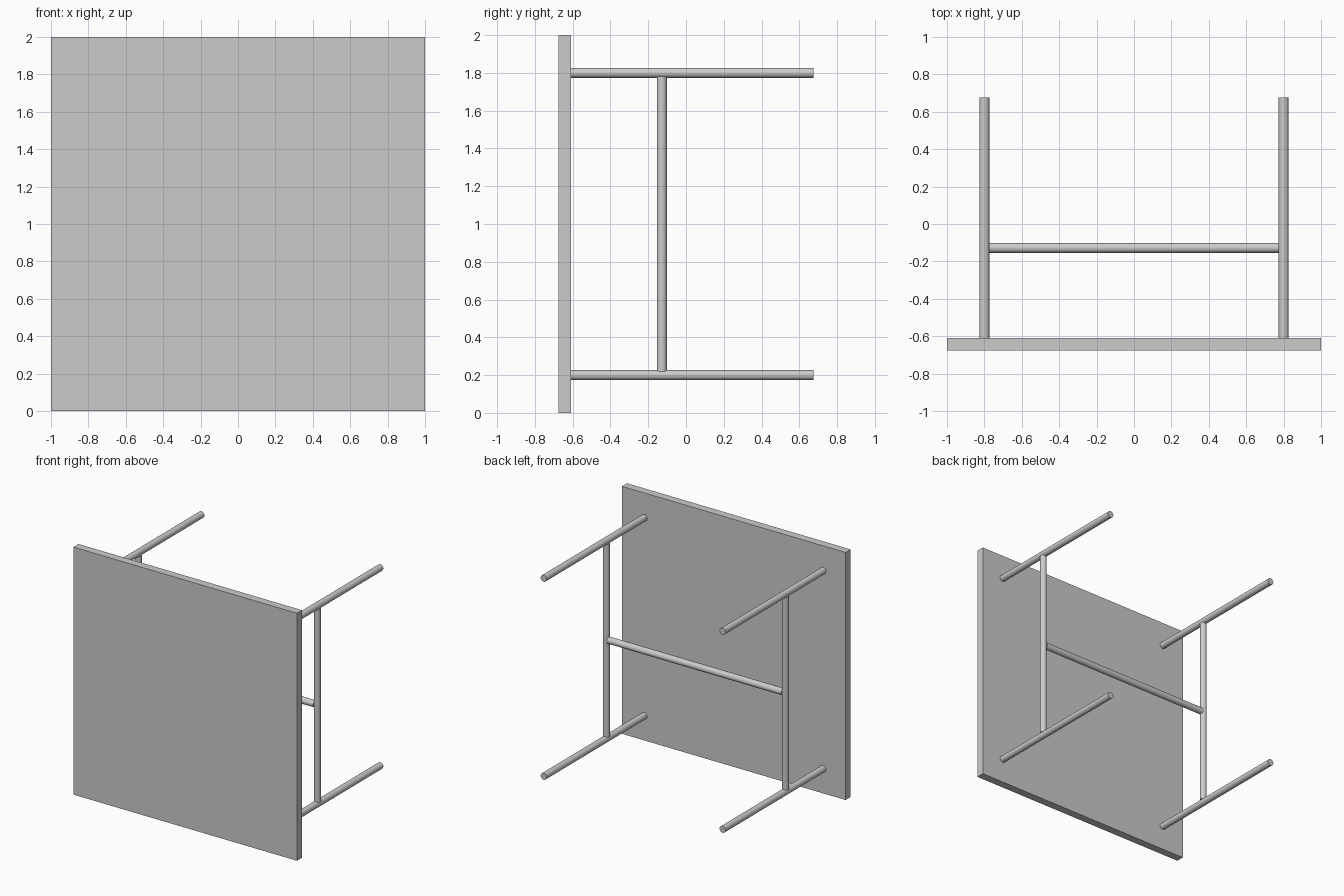
import bpy
from mathutils import Vector

if "Cube" in bpy.data.objects:
    bpy.data.objects.remove(bpy.data.objects["Cube"])

LEG_X, LOW_Z, HIGH_Z = 0.8, 0.2, 1.8
TOP_FRONT, TOP_BACK, LEG_END = -0.675, -0.61, 0.675
RAIL_Y = -0.128
RADIUS = 0.0267


def rod(name, start, end):
    """Smooth round bar between two points."""
    a, b = Vector(start), Vector(end)
    axis = b - a
    bpy.ops.mesh.primitive_cylinder_add(
        vertices=32, radius=RADIUS, depth=axis.length, location=(a + b) / 2,
        rotation=axis.to_track_quat('Z', 'Y').to_euler())
    obj = bpy.context.object
    obj.name = name
    bpy.ops.object.shade_smooth_by_angle()
    return obj


# Square table top, standing on its edge
bpy.ops.mesh.primitive_cube_add(size=1, location=(0, (TOP_FRONT + TOP_BACK) / 2, 1))
top = bpy.context.object
top.name = "table_top"
top.scale = (2, TOP_BACK - TOP_FRONT, 2)
bpy.ops.object.transform_apply(location=False, rotation=False, scale=True)

# Four legs and the two side rails joining each pair
for side, x in (("left", -LEG_X), ("right", LEG_X)):
    for level, z in (("lower", LOW_Z), ("upper", HIGH_Z)):
        rod(f"{level}_{side}_leg", (x, TOP_BACK, z), (x, LEG_END, z))
    rod(f"{side}_side_rail", (x, RAIL_Y, LOW_Z + 0.02), (x, RAIL_Y, HIGH_Z - 0.02))

# Cross rail between the side rails
rod("cross_rail", (-LEG_X + 0.02, RAIL_Y, 1), (LEG_X - 0.02, RAIL_Y, 1))
